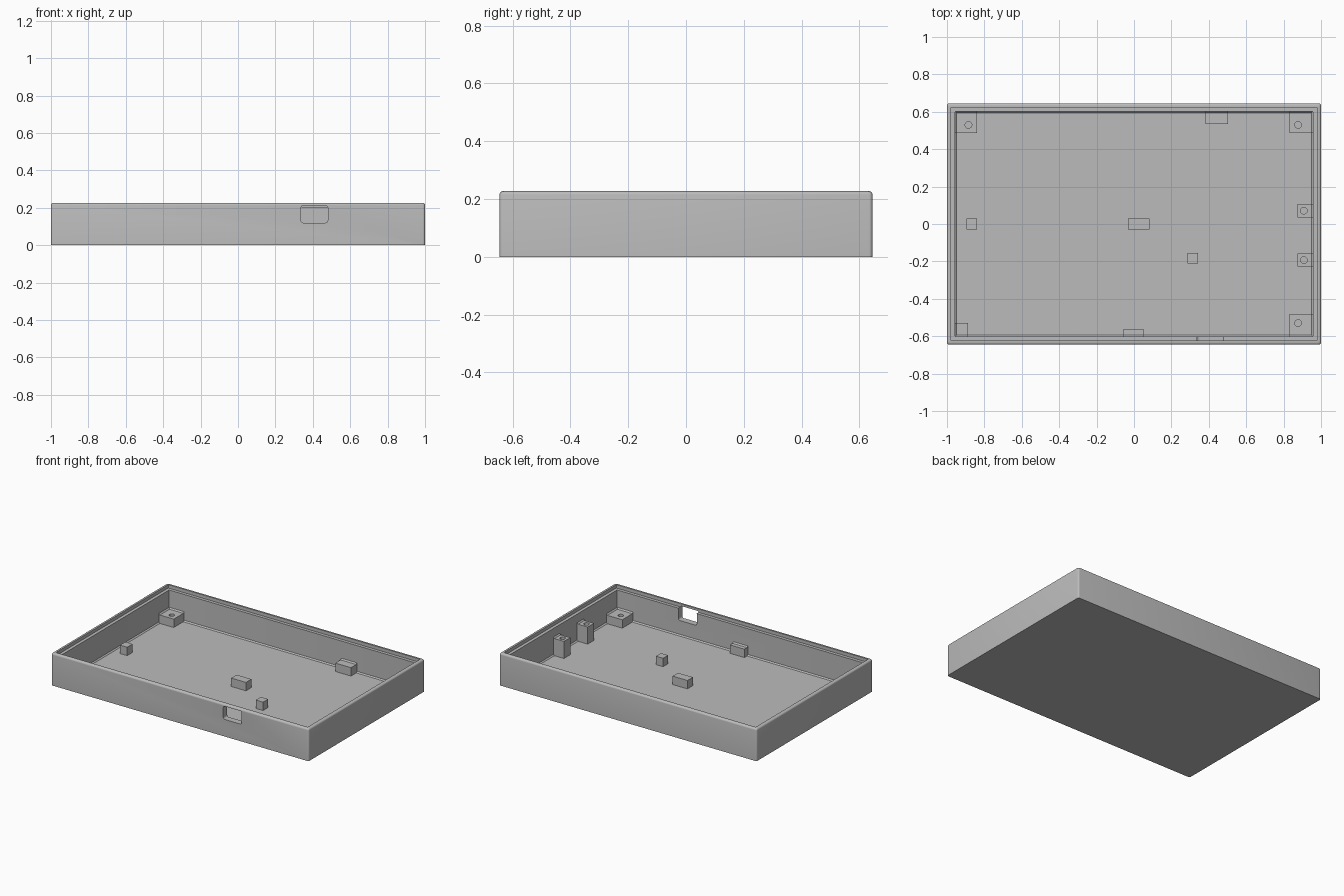
import bpy
import bmesh
import math
from mathutils import Matrix, Vector

if "Cube" in bpy.data.objects:
    bpy.data.objects.remove(bpy.data.objects["Cube"])

HX, HY, TOP, FLOOR = 1.0, 0.645, 0.227, 0.015
LIP, WALL, LEDGE = 0.022, 0.044, 0.204
FIL = 0.008

grey = bpy.data.materials.new("plain grey")
grey.use_nodes = True
COLOUR = (0.5, 0.5, 0.5, 1)
grey.diffuse_color = COLOUR
grey.node_tree.nodes["Principled BSDF"].inputs["Base Color"].default_value = COLOUR


def make_object(name, bm, helper=False):
    bmesh.ops.recalc_face_normals(bm, faces=bm.faces[:])
    mesh = bpy.data.meshes.new(name)
    bm.to_mesh(mesh)
    bm.free()
    mesh.materials.append(grey)
    obj = bpy.data.objects.new(name, mesh)
    bpy.context.collection.objects.link(obj)
    if helper:
        obj.hide_render = True
        obj.hide_viewport = True
        obj.display_type = 'WIRE'
    return obj


def rounded_loop(bm, inset, z, radius, steps=4):
    verts = []
    for i, (sx, sy) in enumerate(((1, 1), (-1, 1), (-1, -1), (1, -1))):
        cx, cy = sx * (HX - inset - radius), sy * (HY - inset - radius)
        for k in range(steps + 1):
            a = math.pi / 2 * (i + k / steps)
            verts.append(bm.verts.new((cx + radius * math.cos(a),
                                       cy + radius * math.sin(a), z)))
    return verts


def add_box(bm, x0, x1, y0, y1, z0, z1):
    size = Vector((x1 - x0, y1 - y0, z1 - z0))
    centre = Vector((x0 + x1, y0 + y1, z0 + z1)) / 2
    return bmesh.ops.create_cube(
        bm, size=1, matrix=Matrix.Translation(centre) @ Matrix.Diagonal((*size, 1)))["verts"]


def cut(obj, cutter):
    mod = obj.modifiers.new("cut", 'BOOLEAN')
    mod.object = cutter
    mod.operation = 'DIFFERENCE'
    mod.solver = 'EXACT'


# Open tray: rounded outside, stepped rim, small fillet round the floor
R = 0.012
levels = [(0, 0, R)]
for k in range(5):
    a = math.pi / 2 * k / 4
    levels.append((R * (1 - math.cos(a)), TOP - R + R * math.sin(a), R))
levels += [(LIP, TOP, 0.003), (LIP, LEDGE, 0.003), (WALL, LEDGE, 0.003),
           (WALL, FLOOR + FIL, 0.003), (WALL + FIL, FLOOR, 0.003)]
bm = bmesh.new()
loops = [rounded_loop(bm, *level) for level in levels]
for low, high in zip(loops, loops[1:]):
    n = len(low)
    for i in range(n):
        j = (i + 1) % n
        bm.faces.new((low[i], low[j], high[j], high[i]))
bm.faces.new(loops[0])
bm.faces.new(loops[-1])
tray = make_object("tray", bm)

# Rounded port opening in the front wall
bm = bmesh.new()
add_box(bm, 0.337, 0.48, -0.7, -0.55, 0.12, 0.212)
edges = [e for e in bm.edges if abs(e.verts[0].co.y - e.verts[1].co.y) > 0.1]
bmesh.ops.bevel(bm, geom=edges, offset=0.012, segments=4, profile=0.5, affect='EDGES')
cut(tray, make_object("port_cutter", bm, helper=True))


def block(name, x0, x1, y0, y1, top, hole=None):
    """Floor block; sides that touch a wall run into it with a sloped fillet."""
    bm = bmesh.new()
    wx, wy = HX - WALL, HY - WALL
    near = 0.02
    fx0, fx1, fy0, fy1 = x0, x1, y0, y1
    if x0 < near - wx:
        fx0 = -wx - FIL
    if x1 > wx - near:
        fx1 = wx + FIL
    if y0 < near - wy:
        fy0 = -wy - FIL
    if y1 > wy - near:
        fy1 = wy + FIL
    add_box(bm, fx0, fx1, fy0, fy1, FLOOR - 0.005, top)
    obj = make_object(name, bm)
    rise = 0.018
    wedges = bmesh.new()
    for axis, inner, outer in ((0, x0, fx0), (0, x1, fx1), (1, y0, fy0), (1, y1, fy1)):
        if inner == outer:
            continue
        verts = add_box(wedges, *((min(inner, outer), max(inner, outer), fy0, fy1) if axis == 0
                                  else (fx0, fx1, min(inner, outer), max(inner, outer))),
                        top - 0.002, top + rise)
        for v in verts:
            if v.co.z > top and abs(v.co[axis] - inner) < 0.001:
                v.co.z = top
    if wedges.verts:
        make_object(name + "_fillet", wedges)
    else:
        wedges.free()
    if hole:
        bm = bmesh.new()
        bmesh.ops.create_cone(bm, cap_ends=True, segments=24, radius1=0.018, radius2=0.018,
                              depth=top, matrix=Matrix.Translation((*hole, top / 2 + 0.03)))
        cut(obj, make_object(name + "_hole_cutter", bm, helper=True))


# Corner screw bosses
LOW = 0.074
block("boss_back_right", -0.948, -0.84, 0.487, 0.593, LOW, (-0.885, 0.53))
block("boss_back_left", 0.832, 0.948, 0.487, 0.593, LOW, (0.877, 0.53))
block("boss_front_left", 0.832, 0.948, -0.593, -0.481, LOW, (0.877, -0.53))

# Tall drilled posts on the left wall
for name, y in (("tall_post_back", 0.071), ("tall_post_front", -0.193)):
    block(name, 0.874, 0.948, y - 0.035, y + 0.035, 0.135, (0.908, y))

# Plain support blocks
block("corner_support", -0.948, -0.888, -0.593, -0.53, LOW)
block("back_support", 0.382, 0.503, 0.535, 0.593, LOW)
block("front_support", -0.059, 0.053, -0.593, -0.564, LOW)
block("centre_support", -0.032, 0.083, -0.03, 0.03, LOW)
block("small_support", 0.286, 0.342, -0.211, -0.155, LOW)
block("side_support", -0.896, -0.84, -0.03, 0.03, LOW)

# Smooth the rounded tray edges only
bpy.ops.object.select_all(action='DESELECT')
tray.select_set(True)
bpy.context.view_layer.objects.active = tray
bpy.ops.object.shade_smooth_by_angle(angle=math.radians(30))
